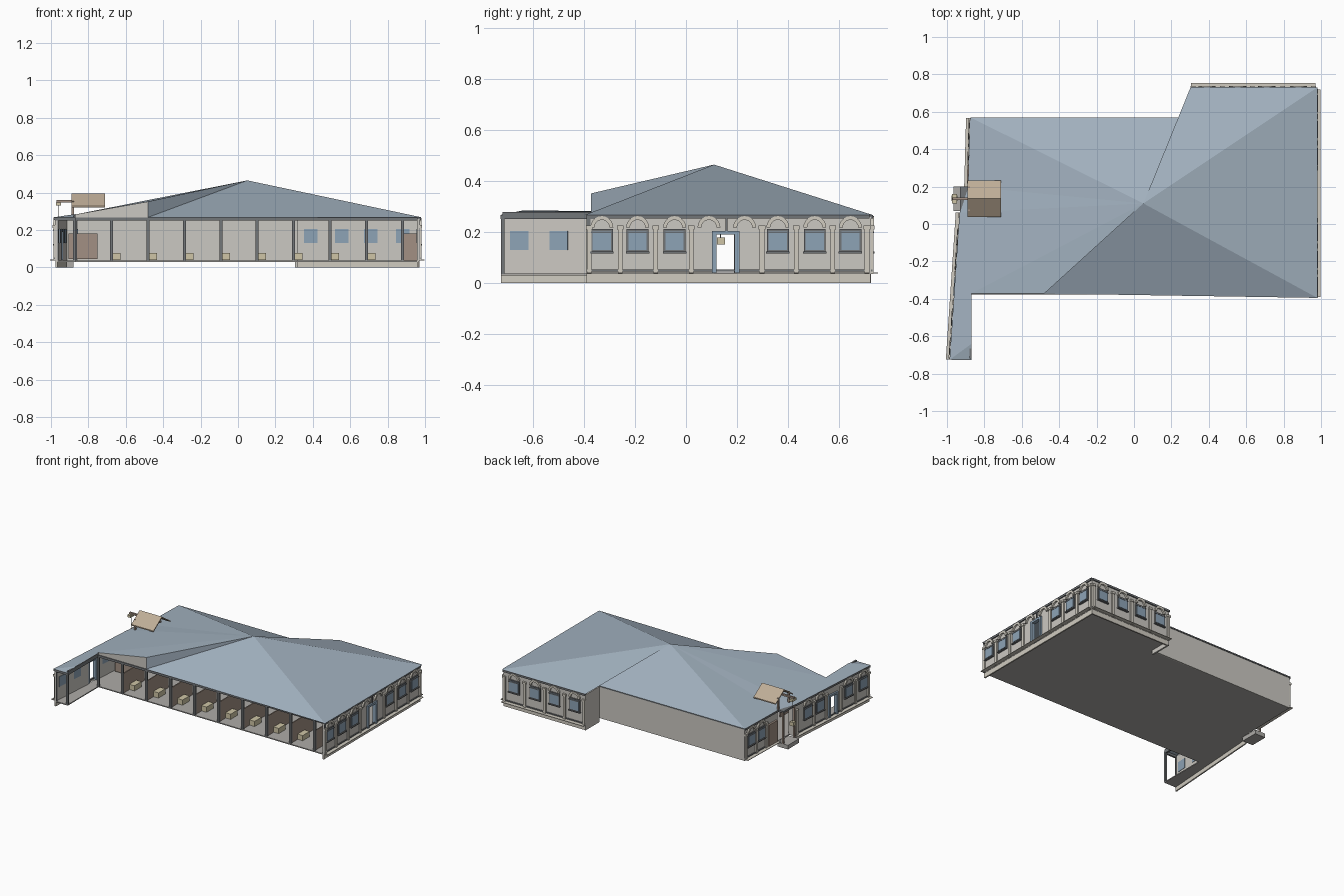
import bpy, bmesh, math
from mathutils import Vector

if "Cube" in bpy.data.objects:
    bpy.data.objects.remove(bpy.data.objects["Cube"])

COL = {"wall": (.60, .58, .54), "roof": (.36, .44, .52), "wood": (.36, .28, .23), "crate": (.62, .56, .38),
       "glass": (.27, .37, .47), "dark": (.17, .18, .19), "stone": (.63, .60, .53), "tan": (.52, .42, .31),
       "floor": (.42, .41, .39)}
mats = {}
for n, c in COL.items():
    mats[n] = bpy.data.materials.new(n)
    mats[n].diffuse_color = (*c, 1)
parts = {}


def part(name, mat):
    return parts.setdefault(name, (bmesh.new(), mat))[0]


def prism(name, mat, base, offset):
    """Solid from a polygon swept along an offset."""
    bm, off = part(name, mat), Vector(offset)
    a = [bm.verts.new(p) for p in base]
    b = [bm.verts.new(Vector(p) + off) for p in base]
    n = len(a)
    bm.faces.new(a[::-1])
    bm.faces.new(b)
    for i in range(n):
        bm.faces.new((a[i], a[(i + 1) % n], b[(i + 1) % n], b[i]))


def box(name, mat, x0, x1, y0, y1, z0, z1):
    prism(name, mat, [(x0, y0, z0), (x1, y0, z0), (x1, y1, z0), (x0, y1, z0)], (0, 0, z1 - z0))


class Facade:
    """Local frame of a wall: s along, o outward, z up."""
    def __init__(self, p, q):
        self.p = Vector((*p, 0))
        d = Vector((*q, 0)) - self.p
        self.len, self.d = d.length, d.normalized()
        self.out = Vector((self.d.y, -self.d.x, 0))

    def at(self, s, o, z):
        return self.p + self.d * s + self.out * o + Vector((0, 0, z))

    def box(self, name, mat, s0, s1, o0, o1, z0, z1):
        prism(name, mat, [self.at(s0, o0, z0), self.at(s1, o0, z0), self.at(s1, o1, z0), self.at(s0, o1, z0)],
              (0, 0, z1 - z0))

    def wall(self, doors=(), top=.26, z0=.035):
        s = 0
        for a, b in doors:
            self.box("walls", "wall", s, a, -.012, 0, z0, top)
            self.box("walls", "wall", a, b, -.012, 0, .2, top)
            for e in (a, b):
                self.box("door_frames", "glass", e - .009, e + .009, -.014, .012, .04, .2)
            self.box("door_frames", "glass", a - .009, b + .009, -.014, .012, .19, .205)
            s = b
        self.box("walls", "wall", s, self.len, -.012, 0, z0, top)

    def trim(self, plinth=True):
        if plinth:
            self.box("plinth", "stone", 0, self.len, -.012, -.002, 0, .036)
        self.box("ledge", "stone", 0, self.len, -.002, .028, .038, .042)
        self.box("ledge_line", "dark", 0, self.len, 0, .006, .046, .053)
        self.box("eave_beam", "dark", 0, self.len, -.012, .008, .254, .268)

    def window(self, s):
        self.box("window_frames", "dark", s - .043, s + .043, 0, .007, .122, .212)
        self.box("window_panes", "glass", s - .036, s + .036, -.015, .010, .130, .204)
        self.box("window_bars", "dark", s - .043, s + .043, .007, .012, .196, .202)
        self.box("window_sills", "dark", s - .046, s + .046, 0, .014, .117, .124)

    def arch(self, s, r0=.03, r1=.045, z=.218, n=10):
        ang = [math.pi * i / n for i in range(n + 1)]
        pts = [(r1 * math.cos(a), r1 * math.sin(a)) for a in ang]
        pts += [(r0 * math.cos(a), r0 * math.sin(a)) for a in reversed(ang)]
        prism("window_arches", "stone", [self.at(s + u, 0, z + v) for u, v in pts], self.out * .012)

    def pilaster(self, s):
        self.box("pilasters", "stone", s - .009, s + .009, 0, .010, .036, .22)
        self.box("pilasters", "stone", s - .013, s + .013, 0, .014, .21, .226)


# East facade with central door
east = Facade((.97, -.39), (.97, .72))
east.wall([(.50, .59)])
east.trim()
for y in (-.33, -.19, -.045, .36, .505, .645):
    east.window(y + .39)
    east.arch(y + .39)
for y in (.09, .23):
    east.arch(y + .39)
for y in (-.38, -.258, -.118, .02, .298, .433, .575, .71):
    east.pilaster(y + .39)
east.box("door_post", "dark", .545, .553, 0, .008, .205, .26)

# North block, step and plain north wall
north = Facade((.97, .725), (.305, .725))
north.wall()
north.trim()
for x in (.88, .71, .555, .39):
    north.window(.97 - x)
    north.arch(.97 - x)
for x in (.96, .795, .632, .472, .315):
    north.pilaster(.97 - x)
step = Facade((.305, .725), (.305, .565))
step.wall(z0=0)
back = Facade((.305, .565), (-.87, .565))
back.wall(z0=.03)
back.box("eave_beam", "dark", 0, back.len, -.012, .004, .259, .268)

# West facade: rear part with wooden doors, open entry, slanted wing wall
west = Facade((-.87, .565), (-.88, .2))
west.wall()
west.trim(False)
for s in (.07, .18):
    west.window(s)
    west.arch(s)
for s in (.012, .125, .235):
    west.pilaster(s)
west.box("entry_doors", "wood", .25, .35, -.014, .014, .045, .2)
wing = Facade((-.925, .06), (-.978, -.725))
wing.wall([(.355, .435)])
wing.trim()
for s in (.13, .26, .56, .715):
    wing.window(s)
    wing.arch(s)
for s in (.012, .195, .325, .48, .635, .77):
    wing.pilaster(s)
box("walls", "wall", -.925, -.87, .05, .06, .035, .26)
box("eave_beam", "dark", -.93, -.87, .05, .2, .254, .268)

# Floor slab
outline = [(.965, -.385), (.965, .72), (.305, .72), (.305, .56), (-.87, .56), (-.88, .06), (-.92, .06),
           (-.975, -.725), (-.87, -.725), (-.87, -.37)]
prism("floor", "floor", [(x, y, .03) for x, y in outline], (0, 0, .007))

# Roof: facets fanned round the apex, with a raised gable at the front left
bm = part("roof", "roof")
E = .268
apex, g = (.05, .11, .465), (-.48, -.372, .352)
gl = (-.87, -.372, .283)
eave = [(-.48, -.372, E), (.98, -.395, E), (.98, .73, E), (.302, .73, E), (.302, .57, E), (-.875, .57, E),
        (-.885, .2, E), (-.93, .06, E), gl, g, (-.48, -.372, E)]
for a, b in zip(eave, eave[1:]):
    bm.faces.new([bm.verts.new(p) for p in (a, b, apex)])
w0, w1, w2, w3 = (-.985, -.725, E), (-.868, -.725, E), (-.868, -.64, .285), (-.93, .06, E)
for f in ((w3, w0, w2, gl), (w0, w1, w2)):
    bm.faces.new([bm.verts.new(p) for p in f])
bm = part("gable_wall", "wall")
bm.faces.new([bm.verts.new(p) for p in ((-.87, -.372, E - .01), (-.48, -.372, E - .01), g, gl)])

# Front colonnade with stalls behind it
box("front_beam", "dark", -.87, .975, -.378, -.362, .252, .268)
for i in range(10):
    x = -.87 + .1945 * i
    box("front_posts", "dark", x - .008, x + .008, -.378, -.362, .035, .255)
    if 0 < i:
        box("stall_partitions", "wood", x - .004, x + .004, -.36, -.12, .037, .18)
    if 0 < i < 9:
        box("stall_crates", "crate", x + .006, x + .048, -.30, -.22, .04, .078)
box("stall_panels", "wood", -.905, -.75, -.13, -.12, .045, .18)
box("stall_panels", "wood", .885, .968, -.13, -.12, .037, .18)
box("front_posts", "dark", .958, .974, -.39, -.374, .035, .255)

# Open wing frame
for x in (-.968, -.876):
    box("wing_posts", "dark", x - .007, x + .007, -.725, -.711, .035, .26)
box("wing_beam", "dark", -.975, -.868, -.727, -.713, .252, .268)
box("wing_beam", "dark", -.880, -.868, -.72, -.37, .252, .280)

# Hoist canopy, beam, rope and load over the entry
for sgn in (-1, 1):
    prism("hoist_canopy", "tan", [(-.89, .135, .395), (-.89, .135 + sgn * .098, .328),
                                  (-.89, .135 + sgn * .098, .320), (-.89, .135, .385)], (.18, 0, 0))
    box("hoist_posts", "wood", -.89, -.878, .135 + sgn * .06 - .005, .135 + sgn * .06 + .005, .26, .355)
box("hoist_beam", "wood", -.97, -.72, .128, .142, .348, .36)
box("hoist_pulley", "crate", -.973, -.947, .11, .16, .332, .348)
box("hoist_rope", "dark", -.961, -.957, .133, .137, .18, .335)
box("hoist_load", "crate", -.975, -.945, .122, .152, .152, .18)
box("entry_step", "floor", -.965, -.88, .07, .2, 0, .03)
for y in (.07, .195):
    box("entry_posts", "wood", -.93, -.918, y - .006, y + .006, .03, .26)

# Turn each part into an object
for name, (bm, mat) in parts.items():
    bmesh.ops.remove_doubles(bm, verts=bm.verts, dist=1e-5)
    bmesh.ops.recalc_face_normals(bm, faces=bm.faces)
    if name == "roof":
        for f in bm.faces:
            if f.normal.z < 0 and abs(f.normal.z) > .2:
                f.normal_flip()
    me = bpy.data.meshes.new(name)
    bm.to_mesh(me)
    bm.free()
    me.materials.append(mats[mat])
    bpy.context.collection.objects.link(bpy.data.objects.new(name, me))

for m in bpy.data.materials:
    if m.users and not m.is_grease_pencil:
        m.use_nodes = True
        m.node_tree.nodes["Principled BSDF"].inputs["Base Color"].default_value = m.diffuse_color
